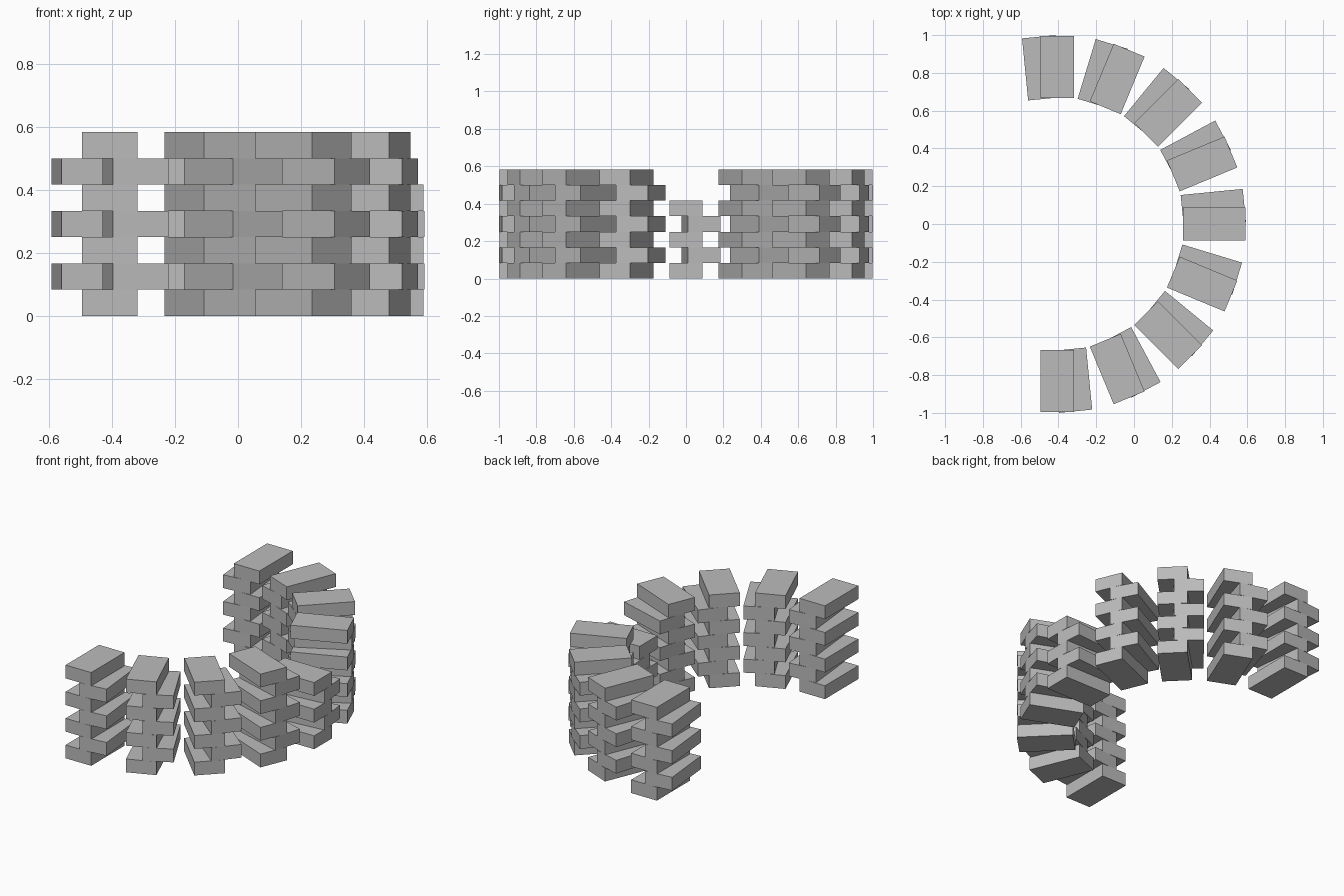
import bpy
from math import radians, cos, sin

cube = bpy.data.objects.get("Cube")
if cube:
    bpy.data.objects.remove(cube, do_unlink=True)

LENGTH, WIDTH, HEIGHT = 0.33, 0.177, 0.0833
CENTRE_X = -0.407
RADIUS = 0.996 - LENGTH / 2
COLUMNS, COURSES, STEP = 9, 7, 22.5
LOW_COLUMN, LOW_COURSES = 4, 5   # the middle column stops short

# Plain grey brick colour
GREY = (0.5, 0.5, 0.5, 1)
mat = bpy.data.materials.new("brick grey")
mat.use_nodes = True
mat.diffuse_color = GREY
mat.node_tree.nodes["Principled BSDF"].inputs["Base Color"].default_value = GREY

# One shared brick block, long side pointing along the radius
bpy.ops.mesh.primitive_cube_add(size=1)
first = bpy.context.object
brick_mesh = first.data
brick_mesh.name = "brick"
brick_mesh.materials.append(mat)
for v in brick_mesh.vertices:
    v.co.x *= LENGTH
    v.co.y *= WIDTH
    v.co.z *= HEIGHT
bpy.data.objects.remove(first, do_unlink=True)


def add_brick(column, course):
    # Every second course is turned a quarter step round the arc
    angle = radians(-90 + column * STEP + (course % 2) * STEP / 4)
    brick = bpy.data.objects.new(f"brick_column_{column + 1}_course_{course + 1}", brick_mesh)
    brick.location = (CENTRE_X + RADIUS * cos(angle), RADIUS * sin(angle),
                      (course + 0.5) * HEIGHT)
    brick.rotation_euler.z = angle
    bpy.context.collection.objects.link(brick)


# Half ring of stacked brick columns
for column in range(COLUMNS):
    for course in range(LOW_COURSES if column == LOW_COLUMN else COURSES):
        add_brick(column, course)
